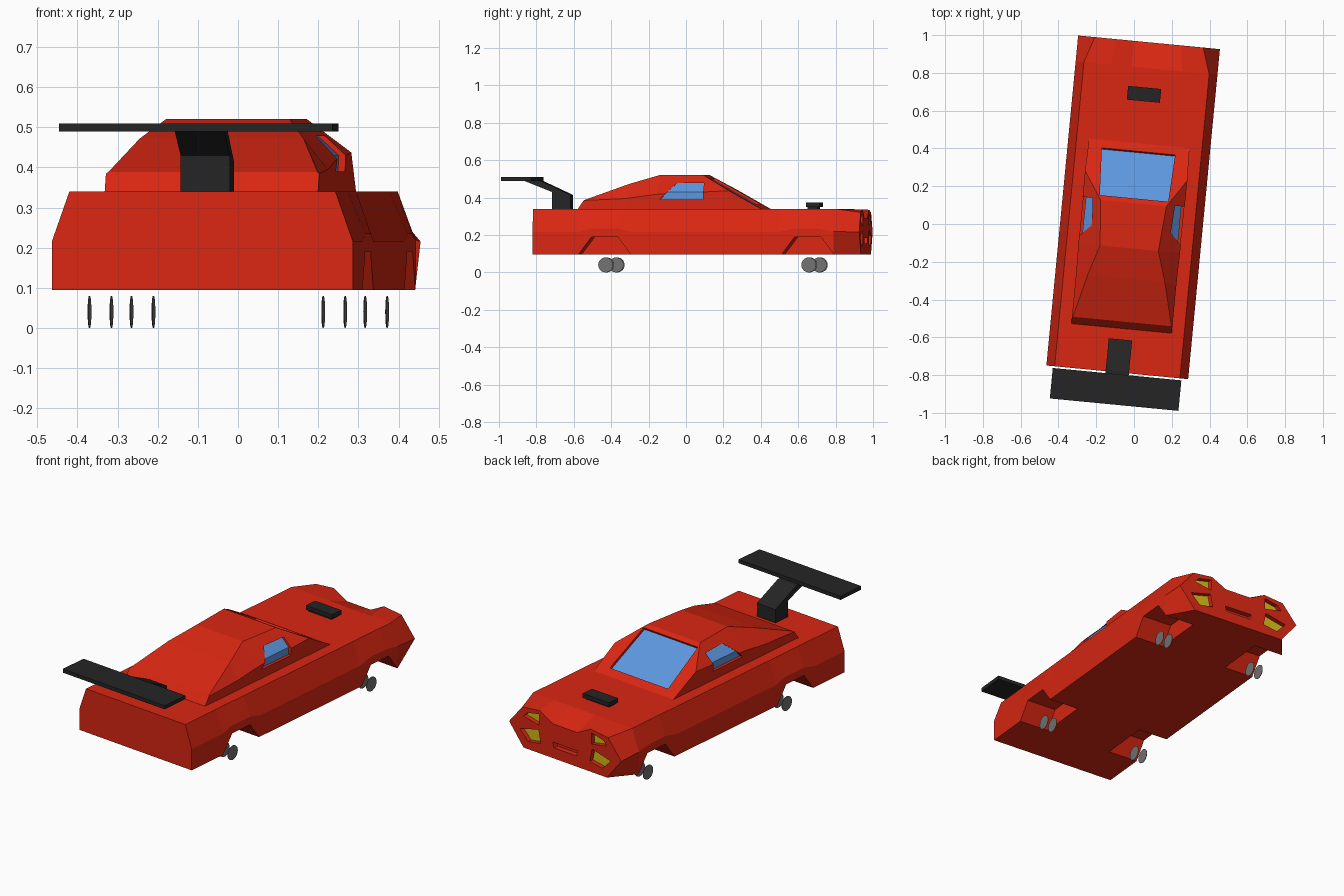
import bpy, bmesh, math
from mathutils import Matrix, Vector

if "Cube" in bpy.data.objects:
    bpy.data.objects.remove(bpy.data.objects["Cube"])

# Whole car sits slightly turned about the vertical axis
PLACE = Matrix.Rotation(math.radians(-5.5), 4, 'Z') @ Matrix.Translation((-0.013, 0, 0))


def material(name, rgb):
    m = bpy.data.materials.new(name)
    m.diffuse_color = (*rgb, 1)
    m.use_nodes = True
    m.node_tree.nodes["Principled BSDF"].inputs["Base Color"].default_value = m.diffuse_color
    return m


RED = material("red_paint", (0.70, 0.02, 0.006))
BLACK = material("black_trim", (0.018, 0.018, 0.018))
BLUE = material("blue_glass", (0.11, 0.31, 0.74))
YELLOW = material("yellow_lamp", (0.66, 0.50, 0.008))
GREY = material("wheel_grey", (0.17, 0.17, 0.17))


def make(name, verts, faces, mat, facing=None):
    bm = bmesh.new()
    vs = [bm.verts.new(v) for v in verts]
    for f in faces:
        bm.faces.new([vs[i] for i in f])
    if facing is None:
        bmesh.ops.recalc_face_normals(bm, faces=bm.faces)
    else:
        bm.normal_update()
        for f in bm.faces:
            if f.normal.dot(facing) < 0:
                f.normal_flip()
    me = bpy.data.meshes.new(name)
    bm.to_mesh(me)
    bm.free()
    me.materials.append(mat)
    ob = bpy.data.objects.new(name, me)
    ob.matrix_world = PLACE
    bpy.context.collection.objects.link(ob)
    return ob


def loft(name, rings, mat):
    n = len(rings[0])
    verts = [p for r in rings for p in r]
    faces = [(i * n + j, i * n + (j + 1) % n, (i + 1) * n + (j + 1) % n, (i + 1) * n + j)
             for i in range(len(rings) - 1) for j in range(n)]
    faces += [tuple(range(n)), tuple(range(len(verts) - n, len(verts)))]
    return make(name, verts, faces, mat)


def prism(name, profile, x0, x1, mat):
    """Side profile (y, z) extruded across x."""
    return loft(name, [[(x, y, z) for y, z in profile] for x in (x0, x1)], mat)


def box(name, lo, hi, mat):
    return prism(name, [(lo[1], lo[2]), (hi[1], lo[2]), (hi[1], hi[2]), (lo[1], hi[2])],
                 lo[0], hi[0], mat)


def cut(target, cutter):
    bpy.context.view_layer.update()
    cutter.hide_render = True
    mod = target.modifiers.new("cut", 'BOOLEAN')
    mod.operation, mod.solver, mod.object = 'DIFFERENCE', 'EXACT', cutter
    bpy.context.view_layer.objects.active = target
    bpy.ops.object.modifier_apply(modifier=mod.name)
    bpy.data.objects.remove(cutter)


def pocket(target, name, rows, out, mat=None):
    """Cut a recess down to rows of point pairs and lay a coloured pane in it."""
    out = Vector(out).normalized()
    outline = [Vector(r[0]) for r in rows] + [Vector(r[1]) for r in reversed(rows)]
    n, k = len(outline), len(rows)
    verts = [p - out * 0.004 for p in outline] + [p + out * 0.09 for p in outline]
    quads = [(i, i + 1, n - 2 - i, n - 1 - i) for i in range(k - 1)]
    faces = quads + [tuple(n + i for i in q) for q in quads]
    faces += [(i, (i + 1) % n, n + (i + 1) % n, n + i) for i in range(n)]
    cut(target, make("cutter", verts, faces, RED))
    if mat:
        make(name, outline, quads, mat, out)


# Lower body: lofted along its length, pinched nose with a dip in the middle
def ring(y, bottom, crease, top, bumps):
    half = [(bottom, 0.095), (0.377, crease), top] + bumps
    return ([(x, y, z) for x, z in half] + [(0, y, bumps[-1][1])]
            + [(-x, y, z) for x, z in reversed(half)])


flat = [(0.19, 0.34), (0.08, 0.34)]
rings = [ring(y, 0.377, c, (0.333, 0.34), flat) for y, c in
         [(-0.79, 0.215), (-0.55, 0.215), (-0.47, 0.235), (-0.33, 0.235), (-0.25, 0.215),
          (0.53, 0.215), (0.62, 0.235), (0.74, 0.235), (0.828, 0.22)]]
rings.append(ring(0.965, 0.28, 0.215, (0.288, 0.322), [(0.17, 0.335), (0.08, 0.288)]))
body = loft("body", rings, RED)

# Wheel arches and paired thin wheels
for yc, end in ((-0.402, "rear"), (0.689, "front")):
    for s, side in ((-1, "left"), (1, "right")):
        arch = [(yc - 0.145, 0.05), (yc - 0.145, 0.09), (yc - 0.07, 0.19),
                (yc + 0.07, 0.19), (yc + 0.145, 0.09), (yc + 0.145, 0.05)]
        cut(body, prism("cutter", arch, s * 0.2, s * 0.45, RED))
        for u, pos in ((0.265, "inner"), (0.32, "outer")):
            disc = [(yc + 0.04 * math.cos(a), 0.0402 + 0.04 * math.sin(a))
                    for a in (math.tau * i / 24 for i in range(24))]
            prism(f"{end}_{side}_{pos}_wheel", disc, s * u - 0.001, s * u + 0.001, GREY)

# Headlamps and nose slot
yl = 0.94
for s, side in ((-1, "left"), (1, "right")):
    def at(x, z):
        return (s * x, yl, z)
    pocket(body, f"{side}_upper_lamp", [(at(0.28, 0.272), at(0.175, 0.252)),
                                        (at(0.255, 0.298), at(0.175, 0.315))], (0, 1, 0), YELLOW)
    pocket(body, f"{side}_lower_lamp", [(at(0.25, 0.138), at(0.165, 0.152)),
                                        (at(0.305, 0.195), at(0.18, 0.225))], (0, 1, 0), YELLOW)
pocket(body, "slot", [((-0.075, yl, 0.155), (0.075, yl, 0.155)),
                      ((-0.085, yl, 0.185), (0.085, yl, 0.185))], (0, 1, 0))

# Cabin: base, shoulder and roof point for each station on both sides
stations = [((0.267, -0.56, 0.335), (0.267, -0.525, 0.385), (0.262, -0.52, 0.388)),
            ((0.267, -0.30, 0.335), (0.267, -0.30, 0.395), (0.205, -0.29, 0.472)),
            ((0.267, -0.13, 0.335), (0.270, -0.13, 0.418), (0.155, -0.13, 0.52)),
            ((0.267, 0.256, 0.335), (0.272, 0.256, 0.437), (0.175, 0.11, 0.52))]
crings = [list(st) + [(-x, y, z) for x, y, z in reversed(st)] for st in stations]
verts = [p for r in crings for p in r] + [(0.267, 0.436, 0.335), (-0.267, 0.436, 0.335)]
faces = [(i * 6 + j, i * 6 + (j + 1) % 6, i * 6 + 6 + (j + 1) % 6, i * 6 + 6 + j)
         for i in range(3) for j in range(6)]
faces += [tuple(range(6)), (18, 19, 24), (23, 22, 25), (18, 24, 25, 23),
          (24, 19, 20, 21, 22, 25)]
cabin = make("cabin", verts, faces, RED)

# Windshield, recessed in the sloping front
slope = Vector((0, 0.568, 1)).normalized()


def on_front(x, y):
    return Vector((x, y, 0.52 - 0.568 * (y - 0.11))) - slope * 0.014


pocket(cabin, "windshield", [(on_front(-0.195, 0.385), on_front(0.195, 0.385)),
                             (on_front(-0.182, 0.135), on_front(0.182, 0.135))], slope, BLUE)

# Side windows, folded at the shoulder
for s, side in ((-1, "left"), (1, "right")):
    rows = [((s * x, y, z), (s * x, 0.117, z)) for x, y, z in
            [(0.252, -0.115, 0.39), (0.254, -0.078, 0.43), (0.202, -0.028, 0.478)]]
    pocket(cabin, f"{side}_window", rows, (s, 0, 0), BLUE)

# Rear wing on a bent post
prism("wing_post", [(-0.615, 0.335), (-0.615, 0.415), (-0.78, 0.492), (-0.87, 0.492),
                    (-0.715, 0.43), (-0.715, 0.335)], -0.062, 0.062, BLACK)
box("rear_wing", (-0.342, -0.962, 0.489), (0.342, -0.80, 0.51), BLACK)

# Hood intake
box("intake_base", (-0.077, 0.66, 0.335), (0.077, 0.712, 0.352), BLACK)
box("intake_top", (-0.088, 0.652, 0.35), (0.088, 0.725, 0.373), BLACK)
